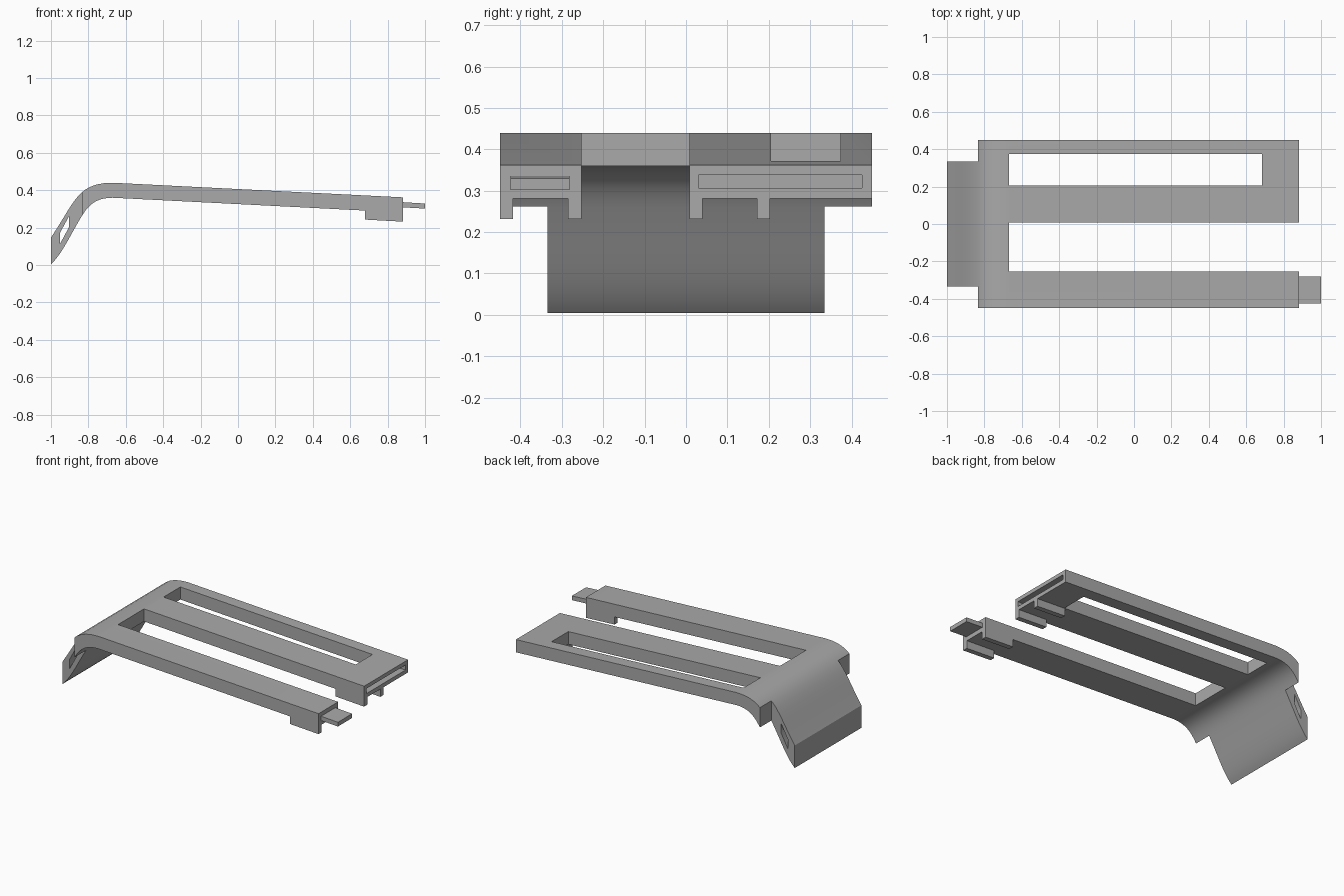
import bpy, bmesh, math
from mathutils import Vector
from mathutils.geometry import interpolate_bezier

cube = bpy.data.objects.get("Cube")
if cube:
    bpy.data.objects.remove(cube, do_unlink=True)

grey = bpy.data.materials.new("plain grey")
grey.use_nodes = True
grey.diffuse_color = (0.4, 0.4, 0.4, 1)
grey.node_tree.nodes["Principled BSDF"].inputs["Base Color"].default_value = (0.4, 0.4, 0.4, 1)


def extrude(name, profile, y0, y1):
    """Solid made from an x-z outline swept from y0 to y1."""
    bm = bmesh.new()
    face = bm.faces.new([bm.verts.new((x, y0, z)) for x, z in profile])
    swept = bmesh.ops.extrude_face_region(bm, geom=[face])["geom"]
    bmesh.ops.translate(bm, vec=(0, y1 - y0, 0),
                        verts=[v for v in swept if isinstance(v, bmesh.types.BMVert)])
    bmesh.ops.recalc_face_normals(bm, faces=bm.faces)
    mesh = bpy.data.meshes.new(name)
    bm.to_mesh(mesh)
    bm.free()
    mesh.materials.append(grey)
    obj = bpy.data.objects.new(name, mesh)
    bpy.context.collection.objects.link(obj)
    return obj


def box(name, x0, x1, y0, y1, z0, z1):
    return extrude(name, [(x0, z0), (x1, z0), (x1, z1), (x0, z1)], y0, y1)


def bezier(*pts):
    p = [Vector((x, z, 0)) for x, z in pts]
    return [(v.x, v.y) for v in interpolate_bezier(*p, 12)]


def combine(target, tool, operation):
    """Apply a boolean and discard the tool."""
    tool.hide_render = True
    mod = target.modifiers.new("combine", "BOOLEAN")
    mod.operation, mod.object, mod.solver = operation, tool, "EXACT"
    bpy.context.view_layer.objects.active = target
    bpy.ops.object.modifier_apply(modifier=mod.name)
    bpy.data.objects.remove(tool, do_unlink=True)


END, SIDE, TAIL = 0.882, 0.45, 0.335

# Sloping plate that bends down into the tail
upper = bezier((-1, 0.147), (-0.87, 0.34), (-0.86, 0.44), (-0.67, 0.44))
lower = bezier((-0.67, 0.36), (-0.76, 0.36), (-0.8, 0.32), (-0.835, 0.262))
lower += bezier((-0.835, 0.262), (-0.9, 0.155), (-0.94, 0.06), (-1, 0.004))[1:]
body = extrude("slotted_bracket", upper + [(END, 0.362), (END, 0.281)] + lower, -SIDE, SIDE)

# Narrow the tail on both sides
for s in (-1, 1):
    y0, y1 = sorted((s * TAIL, s * 0.6))
    combine(body, box("tail_cutter", -1.2, -0.835, y0, y1, -0.1, 0.6), "DIFFERENCE")

# Open gap between the arms, closed window, and socket in the wide arm's end
combine(body, box("gap_cutter", -0.667, 1.2, -0.253, 0.008, 0, 0.6), "DIFFERENCE")
combine(body, box("window_cutter", -0.667, 0.685, 0.205, 0.373, 0, 0.6), "DIFFERENCE")
combine(body, box("socket_cutter", 0.76, 1.2, 0.03, 0.425, 0.306, 0.338), "DIFFERENCE")

# Slanted slot running through the tail
slot = [(-0.952, 0.113), (-0.952, 0.172), (-0.903, 0.262), (-0.903, 0.203)]
combine(body, extrude("slot_cutter", slot, -0.6, 0.6), "DIFFERENCE")

# Short rails under the arm ends
rail = [(0.68, 0.243), (END, 0.232), (END, 0.3), (0.68, 0.31)]
for y in (-SIDE, -0.285, 0.008, 0.171):
    combine(body, extrude("rail", rail, y, y + 0.032), "UNION")

# Tongue on the narrow arm
tongue = [(0.8, 0.313), (1, 0.302), (1, 0.329), (0.8, 0.341)]
combine(body, extrude("tongue", tongue, -0.424, -0.281), "UNION")

bpy.ops.object.select_all(action="DESELECT")
body.select_set(True)
bpy.context.view_layer.objects.active = body
bpy.ops.object.shade_smooth_by_angle(angle=math.radians(30))
